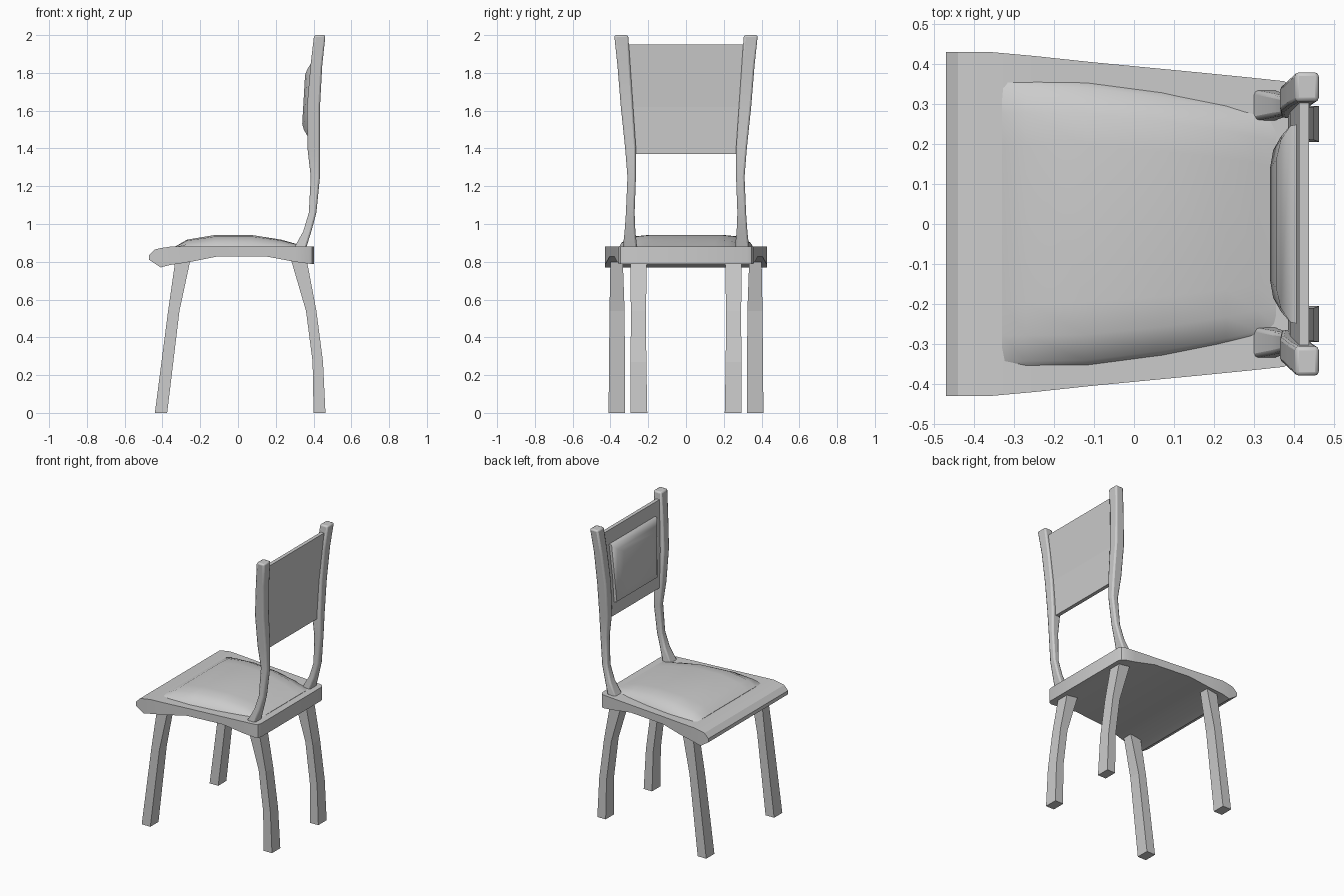
import bpy, bmesh, math

if "Cube" in bpy.data.objects:
    bpy.data.objects.remove(bpy.data.objects["Cube"])


def loft(name, rings, smooth=None, mirror=False, bevel=0):
    """Skin a stack of equal-length rings and cap both ends."""
    bm = bmesh.new()
    vs = [[bm.verts.new(p) for p in ring] for ring in rings]
    n = len(rings[0])
    for a, b in zip(vs, vs[1:]):
        for i in range(n):
            j = (i + 1) % n
            bm.faces.new((a[i], a[j], b[j], b[i]))
    bm.faces.new(vs[0])
    bm.faces.new(vs[-1])
    bmesh.ops.recalc_face_normals(bm, faces=bm.faces)
    me = bpy.data.meshes.new(name)
    bm.to_mesh(me)
    bm.free()
    ob = bpy.data.objects.new(name, me)
    bpy.context.collection.objects.link(ob)
    if smooth:
        bpy.ops.object.select_all(action='DESELECT')
        ob.select_set(True)
        bpy.context.view_layer.objects.active = ob
        bpy.ops.object.shade_smooth_by_angle(angle=math.radians(smooth))
    if bevel:
        m = ob.modifiers.new("soft_edges", 'BEVEL')
        m.width, m.segments = bevel, 2
        m.limit_method, m.angle_limit = 'ANGLE', math.radians(50)
    if mirror:
        m = ob.modifiers.new("mirror", 'MIRROR')
        m.use_axis = (False, True, False)
    return ob


def upright(x0, x1, y0, y1, z):
    """Horizontal rectangular section for legs and posts."""
    return [(x0, y0, z), (x1, y0, z), (x1, y1, z), (x0, y1, z)]


# Seat board: stations along x of (x, half width, underside, top)
seat = [(-.47, .43, .81, .835), (-.44, .43, .79, .865), (-.41, .43, .77, .872),
        (-.36, .43, .783, .88), (-.25, .42, .80, .88), (-.11, .405, .828, .88),
        (.15, .38, .828, .88), (.30, .365, .80, .88), (.375, .357, .79, .88),
        (.393, .347, .788, .88), (.402, .325, .788, .88)]
loft("seat", [[(x, -w, b), (x, w, b), (x, w, t), (x, -w, t)]
              for x, w, b, t in seat], smooth=30)

# Seat cushion: domed cross-sections along x of (x, half width, crown height)
dome = [(1, 0), (.96, .4), (.78, .88), (.55, 1)]
dome += [(-f, h) for f, h in reversed(dome)]
pad = [(-.33, .357, .002), (-.27, .357, .037), (-.12, .355, .062),
       (.07, .33, .062), (.23, .298, .037), (.31, .278, .014), (.355, .265, .002)]
loft("seat_cushion", [[(x, f * w, .876 + h * (c + .004)) for f, h in dome]
                      for x, w, c in pad], smooth=40)

# Front legs, splayed forward
loft("front_leg", [upright(-.44, -.375, .322, .41, 0),
                   upright(-.37, -.31, .325, .405, .54),
                   upright(-.33, -.25, .335, .40, .82)], mirror=True)

# Rear legs, curving backward
loft("rear_leg", [upright(.40, .463, .205, .295, 0),
                  upright(.395, .45, .21, .293, .27),
                  upright(.36, .415, .212, .292, .54),
                  upright(.275, .36, .207, .295, .83)], mirror=True)

# Back posts, flaring outward to the top
loft("back_post", [upright(.295, .36, .258, .335, .87),
                   upright(.345, .388, .268, .325, .96),
                   upright(.375, .415, .272, .318, 1.06),
                   upright(.385, .434, .265, .310, 1.25),
                   upright(.368, .434, .265, .322, 1.40),
                   upright(.365, .434, .28, .345, 1.62),
                   upright(.384, .446, .295, .363, 1.84),
                   upright(.403, .463, .306, .38, 2.0)],
     smooth=35, mirror=True, bevel=.01)

# Back panel between the posts
loft("back_panel", [upright(.385, .41, -.28, .28, 1.37),
                    upright(.39, .415, -.295, .295, 1.62),
                    upright(.413, .438, -.32, .32, 1.95)])


# Back cushion: nested rings rising from the panel towards the front
def back_ring(wb, wt, zb, zt, xb, xt):
    return [(xb, -wb, zb), (xb, wb, zb), (xt, wt, zt), (xt, -wt, zt)]


loft("back_cushion", [back_ring(.225, .25, 1.46, 1.86, .392, .412),
                      back_ring(.22, .245, 1.465, 1.855, .368, .39),
                      back_ring(.185, .21, 1.50, 1.82, .348, .367),
                      back_ring(.14, .16, 1.53, 1.79, .34, .355)], smooth=45)
